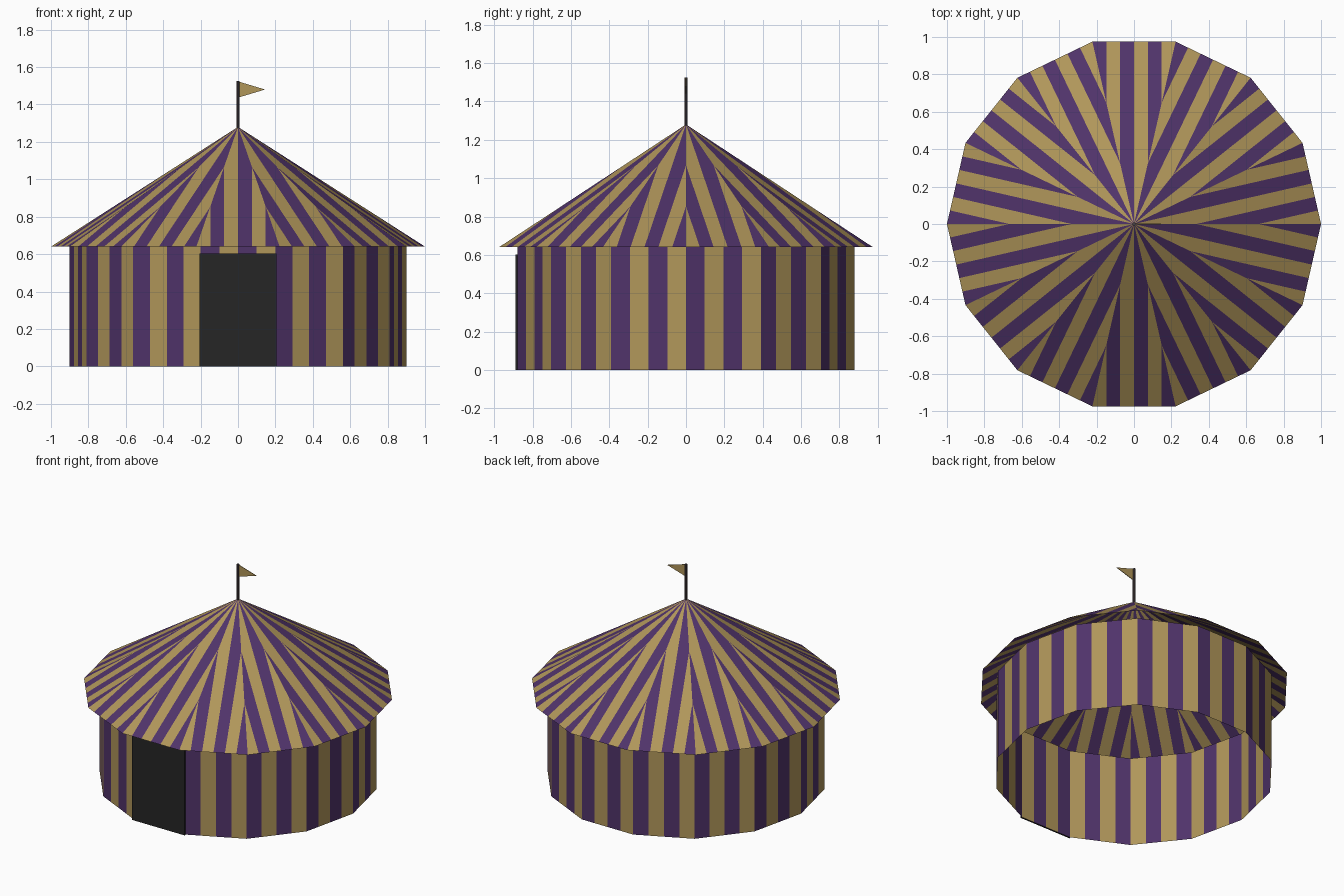
import bpy, bmesh, math
from mathutils import Vector

if "Cube" in bpy.data.objects:
    bpy.data.objects.remove(bpy.data.objects["Cube"])

SIDES = 14
EAVE, PEAK = 0.64, 1.28


def material(name, rgb):
    lin = [(c / 255 / 12.92) if c < 11 else ((c / 255 + 0.055) / 1.055) ** 2.4 for c in rgb]
    m = bpy.data.materials.new(name)
    m.diffuse_color = (*lin, 1.0)
    m.use_nodes = True
    m.node_tree.nodes["Principled BSDF"].inputs["Base Color"].default_value = m.diffuse_color
    return m


gold = material("gold canvas", (176, 150, 90))
purple = material("purple canvas", (80, 51, 106))
black = material("dark doorway", (38, 38, 38))
brown = material("pole grey brown", (74, 64, 66))


def finish(name, bm, mats):
    bmesh.ops.remove_doubles(bm, verts=bm.verts, dist=1e-5)
    me = bpy.data.meshes.new(name)
    bm.to_mesh(me)
    bm.free()
    for m in mats:
        me.materials.append(m)
    ob = bpy.data.objects.new(name, me)
    bpy.context.collection.objects.link(ob)
    return ob


def corner(k, r, z):
    a = 2 * math.pi * k / SIDES
    return Vector((r * math.cos(a), r * math.sin(a), z))


def add_face(bm, pts, mat):
    unique = []
    for p in pts:
        if all((p - q).length > 1e-5 for q in unique):
            unique.append(p)
    bm.faces.new([bm.verts.new(p) for p in unique]).material_index = mat


# Wall: open 14-sided ring, four upright stripes per side
bm = bmesh.new()
up = Vector((0, 0, EAVE))
for k in range(SIDES):
    a, b = corner(k, 0.9, 0), corner(k + 1, 0.9, 0)
    for i in range(4):
        p, q = a.lerp(b, i / 4), a.lerp(b, (i + 1) / 4)
        add_face(bm, [p, q, q + up, p + up], (i + 1) % 2)
finish("tent_wall", bm, [gold, purple])

# Roof: 14-sided cone sheet, six parallel stripes per side, clipped by the ridges
bm = bmesh.new()
apex = Vector((0, 0, PEAK))
for k in range(SIDES):
    a, b = corner(k, 1.0, EAVE), corner(k + 1, 1.0, EAVE)
    mid, half = (a + b) / 2, (b - a) / 2
    at = lambda t, s: apex + (mid - apex) * s + half * t
    for i in range(6):
        t0, t1 = (i - 3) / 3, (i - 2) / 3
        add_face(bm, [at(t0, 1), at(t1, 1), at(t1, abs(t1)), at(t0, abs(t0))], i % 2)
finish("tent_roof", bm, [gold, purple])

# Doorway: thin dark panel on the front side
bm = bmesh.new()
bmesh.ops.create_cube(bm, size=1)
bmesh.ops.scale(bm, vec=(0.41, 0.012, 0.602), verts=bm.verts)
bmesh.ops.translate(bm, vec=(0, -0.884, 0.301), verts=bm.verts)
finish("doorway", bm, [black])

# Flag pole
bm = bmesh.new()
bmesh.ops.create_cone(bm, cap_ends=True, segments=8, radius1=0.009, radius2=0.009, depth=0.255)
bmesh.ops.translate(bm, vec=(0, 0, 1.3975), verts=bm.verts)
finish("flag_pole", bm, [brown])

# Pennant: thin triangular prism
bm = bmesh.new()
tri = bm.faces.new([bm.verts.new((x, -0.002, z)) for x, z in ((0.005, 1.438), (0.145, 1.48), (0.005, 1.522))])
ext = bmesh.ops.extrude_face_region(bm, geom=[tri], use_keep_orig=True)
bmesh.ops.translate(bm, vec=(0, 0.004, 0), verts=[v for v in ext["geom"] if isinstance(v, bmesh.types.BMVert)])
bmesh.ops.recalc_face_normals(bm, faces=bm.faces)
finish("pennant", bm, [gold])
